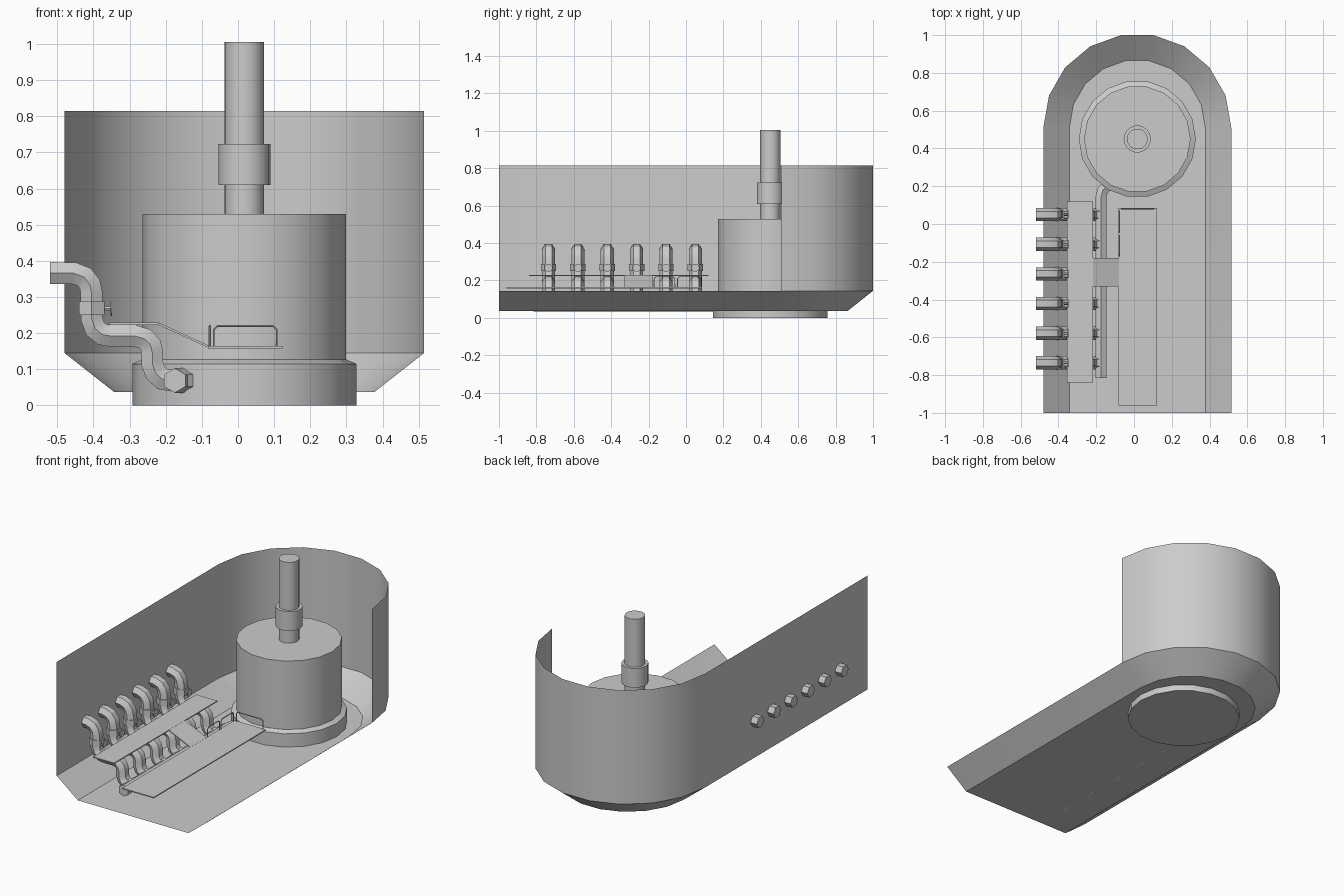
import bpy, bmesh
from math import sin, cos, pi, radians
from mathutils import Vector

if "Cube" in bpy.data.objects:
    bpy.data.objects.remove(bpy.data.objects["Cube"])

CX, CY = 0.0175, 0.45   # motor axis


def make(name, bm, smooth=True):
    bmesh.ops.recalc_face_normals(bm, faces=bm.faces)
    me = bpy.data.meshes.new(name)
    bm.to_mesh(me)
    bm.free()
    if smooth:
        me.shade_smooth()
        me.set_sharp_from_angle(angle=radians(30))
    ob = bpy.data.objects.new(name, me)
    bpy.context.collection.objects.link(ob)
    return ob


def bridge(bm, a, b, closed=True):
    n = len(a)
    for i in range(n if closed else n - 1):
        j = (i + 1) % n
        bm.faces.new((a[i], a[j], b[j], b[i]))


def lathe(name, profile, sides=18):
    """Capped revolve of (radius, z) points about the motor axis."""
    bm = bmesh.new()
    rings = [[bm.verts.new((CX + r * cos(2 * pi * i / sides),
                            CY + r * sin(2 * pi * i / sides), z))
              for i in range(sides)] for r, z in profile]
    for a, b in zip(rings, rings[1:]):
        bridge(bm, a, b)
    bm.faces.new(rings[0])
    bm.faces.new(rings[-1])
    return make(name, bm)


def tube(name, path, r, side, sides=6):
    """Sweep a polygon along a planar path; side = normal of the path plane."""
    bm = bmesh.new()
    pts = [Vector(p) for p in path]
    side = Vector(side)
    rings = []
    for i, p in enumerate(pts):
        d0 = (p - pts[max(i - 1, 0)]).normalized()
        d1 = (pts[min(i + 1, len(pts) - 1)] - p).normalized()
        up = (d0 + d1).normalized().cross(side)
        rings.append([bm.verts.new(p + side * r * cos(2 * pi * k / sides)
                                   + up * r * sin(2 * pi * k / sides))
                      for k in range(sides)])
    for a, b in zip(rings, rings[1:]):
        bridge(bm, a, b)
    bm.faces.new(rings[0])
    bm.faces.new(rings[-1])
    return make(name, bm)


def sheet(name, profile, y0, y1, t=0.006):
    """Thin plate: (x, z) profile extruded along y."""
    bm = bmesh.new()
    a = [bm.verts.new((x, y0, z)) for x, z in profile]
    b = [bm.verts.new((x, y1, z)) for x, z in profile]
    bridge(bm, a, b, closed=False)
    ob = make(name, bm, False)
    mod = ob.modifiers.new("thickness", 'SOLIDIFY')
    mod.thickness = t
    mod.offset = 0


def outline(r, z):
    """U-shaped hull outline from front right round the back to front left."""
    pts = [(CX + r, -1, z)]
    pts += [(CX + r * cos(pi * i / 9), 0.51 + r * sin(pi * i / 9), z) for i in range(10)]
    return pts + [(CX - r, -1, z)]


# Hull: floor, sloped skirt, and a wall that is cut away on the right
bm = bmesh.new()
floor, rim, top = [[bm.verts.new(p) for p in outline(r, z)]
                   for r, z in ((0.36, 0.037), (0.4975, 0.145), (0.4975, 0.815))]
bm.faces.new(floor)
bridge(bm, floor, rim, closed=False)
bridge(bm, rim[1:], top[1:], closed=False)
bm.verts.remove(top[0])
make("hull_shell", bm)

# Motor drum with flange, shaft and collar
lathe("motor_drum", [(0.31, 0), (0.31, 0.115), (0.282, 0.127), (0.282, 0.53)])
lathe("shaft", [(0.055, 0.53), (0.055, 1.005)])
lathe("shaft_collar", [(0.055, 0.61), (0.072, 0.61), (0.072, 0.723), (0.055, 0.723)])

# Manifold running along the floor and bending into the drum
tube("manifold_pipe", [(-0.175, -0.815, 0.069), (-0.175, 0.14, 0.069),
                       (-0.165, 0.18, 0.069), (-0.13, 0.21, 0.069), (-0.07, 0.24, 0.069)],
     0.034, (0, 0, 1), 6).name = "manifold_pipe"

# Six branch pipes, each with a valve
BRANCH = [(-0.52, 0.366), (-0.455, 0.366), (-0.425, 0.355), (-0.41, 0.335), (-0.405, 0.31),
          (-0.405, 0.24), (-0.395, 0.212), (-0.375, 0.196), (-0.35, 0.192), (-0.285, 0.192),
          (-0.258, 0.184), (-0.242, 0.167), (-0.237, 0.145), (-0.237, 0.115),
          (-0.228, 0.09), (-0.21, 0.073), (-0.18, 0.069)]
for i in range(6):
    y = 0.05 - 0.157 * i
    tube(f"branch_pipe_{i}", [(x, y, z) for x, z in BRANCH], 0.035, (0, 1, 0))
    tube(f"valve_body_{i}", [(-0.405, y, 0.25), (-0.405, y, 0.287)], 0.041, (0, 1, 0))
    tube(f"valve_stem_{i}", [(-0.375, y, 0.268), (-0.35, y, 0.268)], 0.007, (0, 1, 0))
    tube(f"valve_handle_{i}", [(-0.353, y, 0.268), (-0.348, y, 0.268)], 0.022, (0, 1, 0), 10)

# Stepped walkway: upper deck, ramp, lower deck
sheet("upper_deck", [(-0.355, 0.226), (-0.218, 0.226)], -0.84, 0.12)
sheet("ramp", [(-0.22, 0.226), (-0.08, 0.162)], -0.33, -0.18)
sheet("lower_deck", [(-0.082, 0.161), (0.123, 0.161)], -0.96, 0.085)


# Guard rails on the lower deck
def rail(name, a, b, side):
    a, b, up = Vector(a), Vector(b), Vector((0, 0, 1))
    d = (b - a).normalized() * 0.01
    tube(name, [a, a + up * 0.048, a + d + up * 0.058, b - d + up * 0.058,
                b + up * 0.048, b], 0.003, side)


rail("end_rail", (-0.067, 0.08, 0.162), (0.107, 0.08, 0.162), (0, 1, 0))
rail("side_rail_front", (-0.078, -0.17, 0.162), (-0.078, -0.06, 0.162), (1, 0, 0))
rail("side_rail_back", (-0.078, -0.045, 0.162), (-0.078, 0.07, 0.162), (1, 0, 0))
